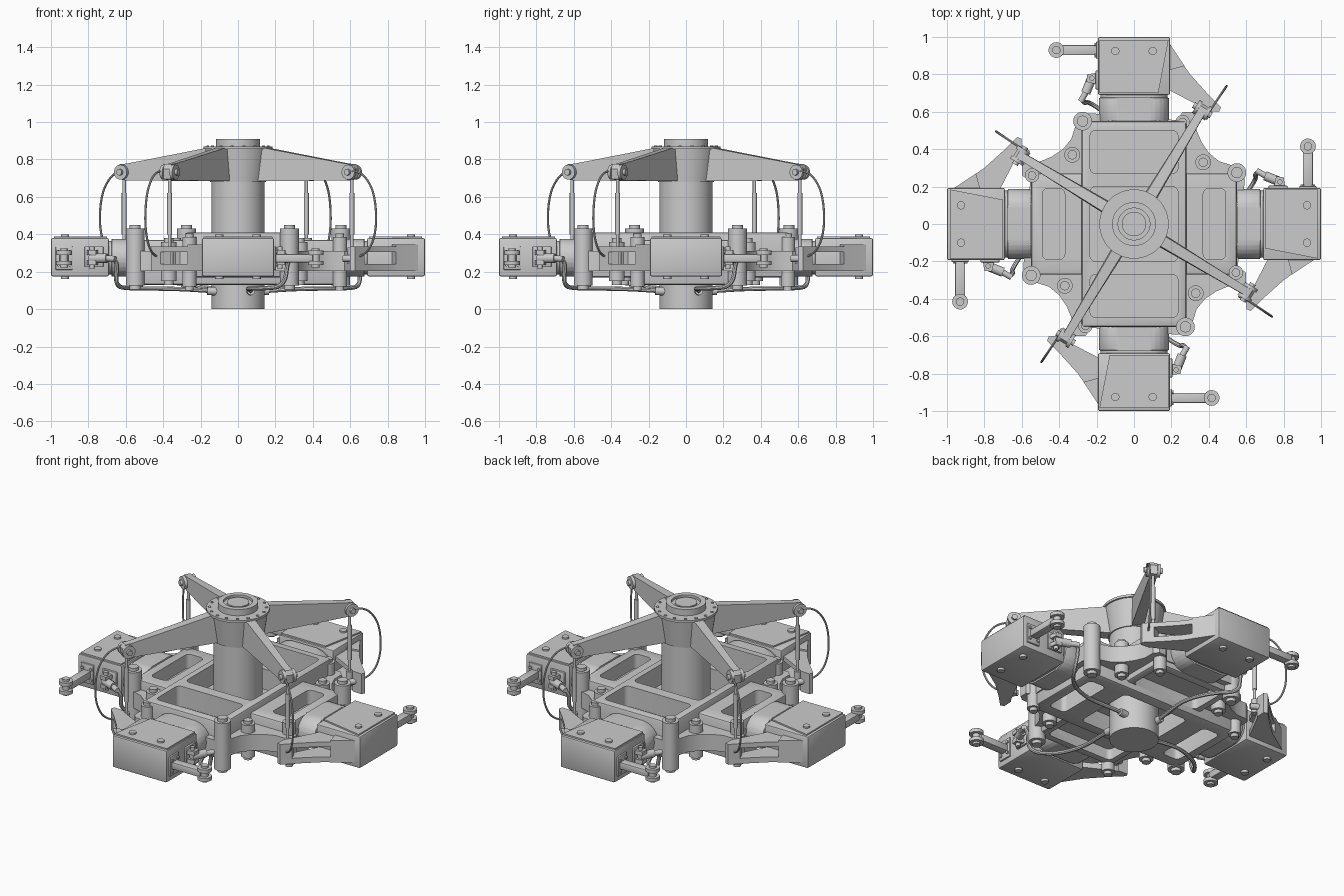
import bpy, bmesh, math
from mathutils import Vector, Matrix

if "Cube" in bpy.data.objects:
    bpy.data.objects.remove(bpy.data.objects["Cube"])

quarter = []          # parts of the +x arm, copied four times round z


def finish(name, bm, rep):
    bmesh.ops.recalc_face_normals(bm, faces=bm.faces)
    me = bpy.data.meshes.new(name)
    bm.to_mesh(me)
    bm.free()
    ob = bpy.data.objects.new(name, me)
    bpy.context.collection.objects.link(ob)
    if rep:
        quarter.append(ob)
    return ob


def prism(name, pts, a, b, axis='z', bevel=0, rep=True):
    """Extrude a 2D outline from a to b along an axis."""
    put = {'z': lambda u, v, w: (u, v, w), 'x': lambda u, v, w: (w, u, v),
           'y': lambda u, v, w: (u, w, v)}[axis]
    bm = bmesh.new()
    lo = [bm.verts.new(put(u, v, a)) for u, v in pts]
    hi = [bm.verts.new(put(u, v, b)) for u, v in pts]
    bm.faces.new(lo)
    bm.faces.new(hi)
    for i in range(len(pts)):
        j = (i + 1) % len(pts)
        bm.faces.new((lo[i], lo[j], hi[j], hi[i]))
    if bevel:
        bmesh.ops.bevel(bm, geom=bm.edges[:], offset=bevel, segments=2, profile=0.5, affect='EDGES')
    return finish(name, bm, rep)


def box(name, lo, hi, bevel=0, rep=True):
    pts = [(lo[0], lo[1]), (hi[0], lo[1]), (hi[0], hi[1]), (lo[0], hi[1])]
    return prism(name, pts, lo[2], hi[2], 'z', bevel, rep)


def cyl(name, p, q, r, seg=24, rep=True):
    p, q = Vector(p), Vector(q)
    d = q - p
    bm = bmesh.new()
    m = Matrix.Translation((p + q) / 2) @ d.to_track_quat('Z', 'Y').to_matrix().to_4x4()
    bmesh.ops.create_cone(bm, cap_ends=True, segments=seg, radius1=r, radius2=r, depth=d.length, matrix=m)
    return finish(name, bm, rep)


def lathe(name, prof, seg=48):
    bm = bmesh.new()
    vs = [bm.verts.new((r, 0, z)) for r, z in prof]
    es = [bm.edges.new(e) for e in zip(vs, vs[1:])]
    bmesh.ops.spin(bm, geom=vs + es, cent=(0, 0, 0), axis=(0, 0, 1), angle=math.tau, steps=seg)
    bmesh.ops.remove_doubles(bm, verts=bm.verts, dist=1e-5)
    return finish(name, bm, False)


def tube(name, pts, r):
    cu = bpy.data.curves.new(name, 'CURVE')
    cu.dimensions = '3D'
    cu.bevel_depth, cu.bevel_resolution, cu.resolution_u = r, 2, 6
    sp = cu.splines.new('NURBS')
    sp.points.add(len(pts) - 1)
    for q, p in zip(sp.points, pts):
        q.co = (*p, 1)
    sp.order_u, sp.use_endpoint_u = 3, True
    cu.use_fill_caps = True
    tmp = bpy.data.objects.new(name + "_path", cu)
    bm = bmesh.new()
    bm.from_mesh(tmp.to_mesh())
    tmp.to_mesh_clear()
    bpy.data.objects.remove(tmp)
    return finish(name, bm, True)


def rounded(x0, y0, x1, y1, r=.03, n=5):
    out = []
    for k, (cx, cy) in enumerate([(x1 - r, y1 - r), (x0 + r, y1 - r), (x0 + r, y0 + r), (x1 - r, y0 + r)]):
        for i in range(n + 1):
            t = math.pi / 2 * (k + i / n)
            out.append((cx + r * math.cos(t), cy + r * math.sin(t)))
    return out


def pocket(ob, outline):
    """Sink an outline into both faces, leaving a thin floor."""
    for a, b in ((.28, .5), (0, .24)):
        c = prism("pocket_cutter", outline, a, b, rep=False)
        m = ob.modifiers.new("pocket", 'BOOLEAN')
        m.operation, m.object, m.solver = 'DIFFERENCE', c, 'EXACT'
        bpy.context.view_layer.objects.active = ob
        bpy.ops.object.modifier_apply(modifier=m.name)
        bpy.data.objects.remove(c)


# central mast with flared head, flange and stepped cap
lathe("mast", [(0, 0), (.143, 0), (.143, .68), (.15, .68), (.175, .855), (.185, .855), (.185, .87),
               (.117, .87), (.117, .91), (.085, .91), (.085, .895), (.065, .895), (.065, .905), (0, .905)])
for i in range(16):
    t = math.tau * (i + .5) / 16
    c, s = .165 * math.cos(t), .165 * math.sin(t)
    cyl("flange_bolt", (c, s, .85), (c, s, .875), .009, seg=6, rep=False)

# crossed beams and the web plate with concave corners and lugs
beam_y = box("beam_y", (-.28, -.55, .17), (.28, .55, .41), .012, False)
beam_x = box("beam_x", (-.55, -.27, .13), (.55, .27, .37), .012, False)
corner = [(.59, .21), (.59, .28), (.57, .31), (.52, .315), (.455, .335), (.40, .38),
          (.36, .44), (.335, .50), (.335, .57), (.31, .60), (.26, .60), (.23, .555)]
pts = []
for k in range(4):
    c, s = round(math.cos(k * math.pi / 2)), round(math.sin(k * math.pi / 2))
    pts += [(c * x - s * y, s * x + c * y) for x, y in corner]
web = prism("web_plate", pts, .205, .31, rep=False)

# pockets: one round the mast, one in each arm
centre = rounded(-.235, -.20, .235, .20)
for ob in (beam_y, beam_x, web):
    pocket(ob, centre)
for lo, hi in ((.27, .5), (-.5, -.27)):
    for ob in (beam_y, web):
        pocket(ob, rounded(-.235, lo, .235, hi))
for lo, hi in ((.37, .49), (-.49, -.37)):
    for ob in (beam_x, web):
        pocket(ob, rounded(lo, -.19, hi, .19))

# vertical corner pins and bolts
for n, x, y, r, a, b in (("tall_pin", .55, .275, .05, .125, .43), ("short_pin", .545, -.26, .038, .12, .385),
                         ("web_bolt", .37, .33, .042, .15, .36)):
    cyl(n, (x, y, a), (x, y, b), r)
    cyl(n + "_stud", (x, y, a - .02), (x, y, b + .02), r * .6, seg=16)


# grip: oval root, collar and housing
def oval(w, h):
    return [(sg * (w - h) + h * math.cos(t), .275 + h * math.sin(t)) for sg, t0 in ((1, -.5), (-1, .5))
            for t in [math.pi * (t0 + i / 12) for i in range(13)]]


prism("grip_root", oval(.178, .09), .5, .71, 'x')
prism("grip_collar", oval(.188, .1), .55, .675, 'x', .005)
box("grip_housing", (.69, -.193, .175), (1, .193, .38), .01)
prism("grip_cover", [(.70, -.13), (.985, -.185), (.985, .185), (.70, .185)], .37, .389)
for y in (-.1, .1):
    cyl("grip_bolt", (.925, y, .160), (.925, y, .399), .022, seg=16)

# pitch horn: two tapering plates joined at the tip
horn = [(.98, -.18), (.945, -.20), (.80, -.30), (.70, -.39), (.625, -.465), (.60, -.455), (.605, -.40), (.72, -.18)]
prism("horn_lower", horn, .205, .24)
prism("horn_upper", horn, .305, .335)
prism("horn_root", [(.985, -.18), (.95, -.20), (.845, -.27), (.82, -.18)], .205, .345)
prism("horn_tip", [(.675, -.415), (.625, -.465), (.60, -.455), (.605, -.39), (.65, -.36)], .205, .335)
cyl("horn_pin", (.565, -.375, .27), (.645, -.42, .27), .018, seg=16)

# side link with forked eye
box("link_mount", (.885, .185, .21), (.975, .203, .335), .004)
for dz in (-.035, .035):
    for dx in (-.03, .03):
        cyl("link_mount_bolt", (.93 + dx, .2, .272 + dz), (.93 + dx, .212, .272 + dz), .01, seg=6)
box("link_bar", (.903, .195, .25), (.957, .40, .295), .006)
for z in (.235, .29):
    cyl("link_eye", (.93, .415, z), (.93, .415, z + .022), .042)
cyl("link_pin", (.93, .415, .222), (.93, .415, .325), .022, seg=16)

# small damper on the grip side
box("damper_mount", (.72, .185, .225), (.82, .205, .335), .004)
for z in (.235, .29):
    prism("damper_fork", [(.745, .19), (.81, .19), (.80, .25), (.76, .255)], z, z + .025)
cyl("damper_pin", (.78, .225, .215), (.78, .225, .335), .014, seg=12)
cyl("damper_body", (.79, .222, .272), (.70, .258, .272), .025, seg=16)
cyl("damper_end", (.71, .254, .272), (.655, .285, .268), .016, seg=16)

# hose from damper to the mast foot
tube("hose", [(.67, .28, .268), (.64, .265, .26), (.66, .25, .12), (.57, .12, .11),
              (.40, .05, .11), (.25, .06, .105), (.12, .07, .095)], .012)
cyl("hose_fitting", (.165, .07, .097), (.11, .065, .095), .022, seg=16)

# top arm parts are built along +x, then swung into place
first = len(quarter)
arm = prism("top_arm", [(.10, .685), (.10, .862), (.19, .86), (.68, .778), (.725, .775),
                        (.74, .75), (.735, .695), (.68, .687)], -.03, .03, 'y')
for v in arm.data.vertices:
    v.co.y *= 1.25 if v.co.x < .15 else .95 if v.co.x < .3 else .72
for y in (-.04, .022):
    cyl("arm_fork", (.71, y, .732), (.71, y + .018, .732), .04)
cyl("arm_pin", (.71, -.055, .732), (.71, .055, .732), .017, seg=12)
cyl("pitch_rod", (.71, 0, .28), (.71, 0, .73), .009, seg=12)
cyl("pitch_rod_sleeve", (.71, 0, .40), (.71, 0, .62), .013, seg=12)
cyl("pitch_rod_end", (.71, 0, .24), (.71, 0, .33), .022, seg=12)
wire = [(.69, .74), (.78, .745), (.86, .66), (.888, .55), (.888, .42), (.85, .32), (.78, .275), (.69, .268)]
tube("arm_wire", [(r, -.05 * r, z) for r, z in wire], .006)
swing = Matrix.Rotation(math.radians(-31), 4, 'Z')
for ob in quarter[first:]:
    ob.data.transform(swing)

# shade, then repeat the arm parts round the mast
bpy.ops.object.select_all(action='SELECT')
bpy.context.view_layer.objects.active = arm
bpy.ops.object.shade_smooth_by_angle(angle=math.radians(32))
for ob in quarter:
    for k in (1, 2, 3):
        c = ob.copy()
        c.rotation_euler.z = k * math.pi / 2
        bpy.context.collection.objects.link(c)
